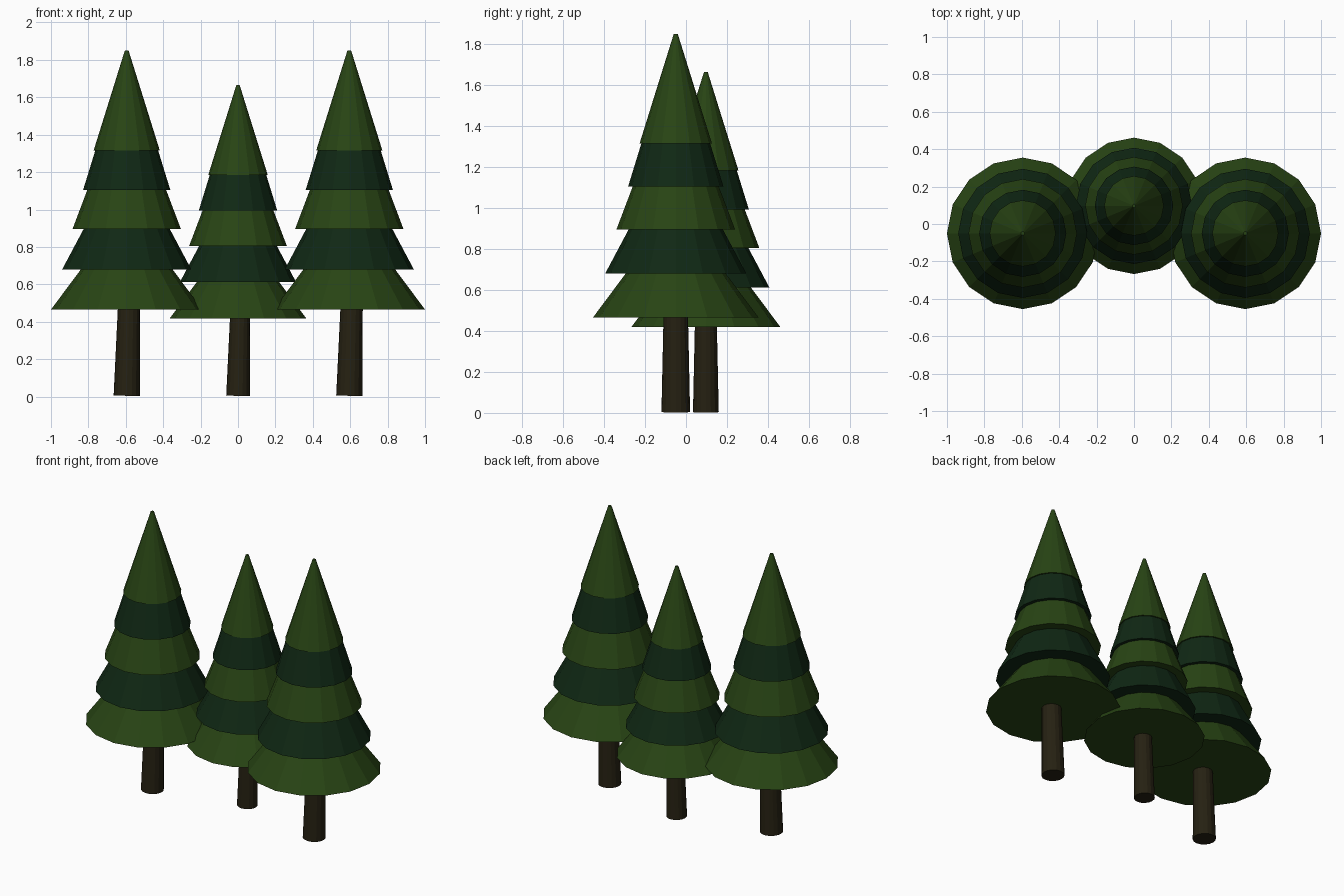
import bpy, math
from mathutils import Matrix

if "Cube" in bpy.data.objects:
    bpy.data.objects.remove(bpy.data.objects["Cube"])

SIDES = 16


def material(name, rgb):
    m = bpy.data.materials.new(name)
    m.diffuse_color = (*rgb, 1)
    m.use_nodes = True
    m.node_tree.nodes["Principled BSDF"].inputs["Base Color"].default_value = m.diffuse_color
    return m


LIGHT = material("light green", (0.021, 0.058, 0.007))
DARK = material("dark green", (0.005, 0.021, 0.007))
BARK = material("dark brown", (0.019, 0.015, 0.006))

# Foliage tiers: bottom z, bottom radius, top z, top radius
TIERS = [
    (0.465, 0.405, 0.700, 0.230),
    (0.680, 0.345, 0.915, 0.220),
    (0.895, 0.290, 1.125, 0.203),
    (1.105, 0.233, 1.335, 0.162),
    (1.315, 0.177, 1.850, 0.010),
]


def frustum(name, z0, r0, z1, r1, mat, place):
    bpy.ops.mesh.primitive_cone_add(vertices=SIDES, radius1=r0, radius2=r1,
                                    depth=z1 - z0)
    ob = bpy.context.object
    ob.name = name
    ob.data.transform(Matrix.Translation((0, 0, (z0 + z1) / 2)))
    ob.data.transform(place)
    ob.data.materials.append(mat)
    return ob


def tree(label, x, y, size):
    place = Matrix.Translation((x, y, 0)) @ Matrix.Scale(size, 4)
    for i, (z0, r0, z1, r1) in enumerate(TIERS):
        frustum(f"{label}_foliage_{i + 1}", z0, r0, z1, r1,
                DARK if i % 2 else LIGHT, place)
    # Slightly leaning, tapered trunk
    lean = Matrix.Translation((0, 0, 0.002)) @ Matrix.Rotation(math.radians(1.5), 4, 'Y')
    frustum(f"{label}_trunk", 0.002, 0.07, 0.55, 0.058, BARK, place @ lean)


tree("left_tree", -0.595, -0.05, 1.0)
tree("right_tree", 0.595, -0.05, 1.0)
tree("middle_tree", 0.0, 0.097, 0.9)
